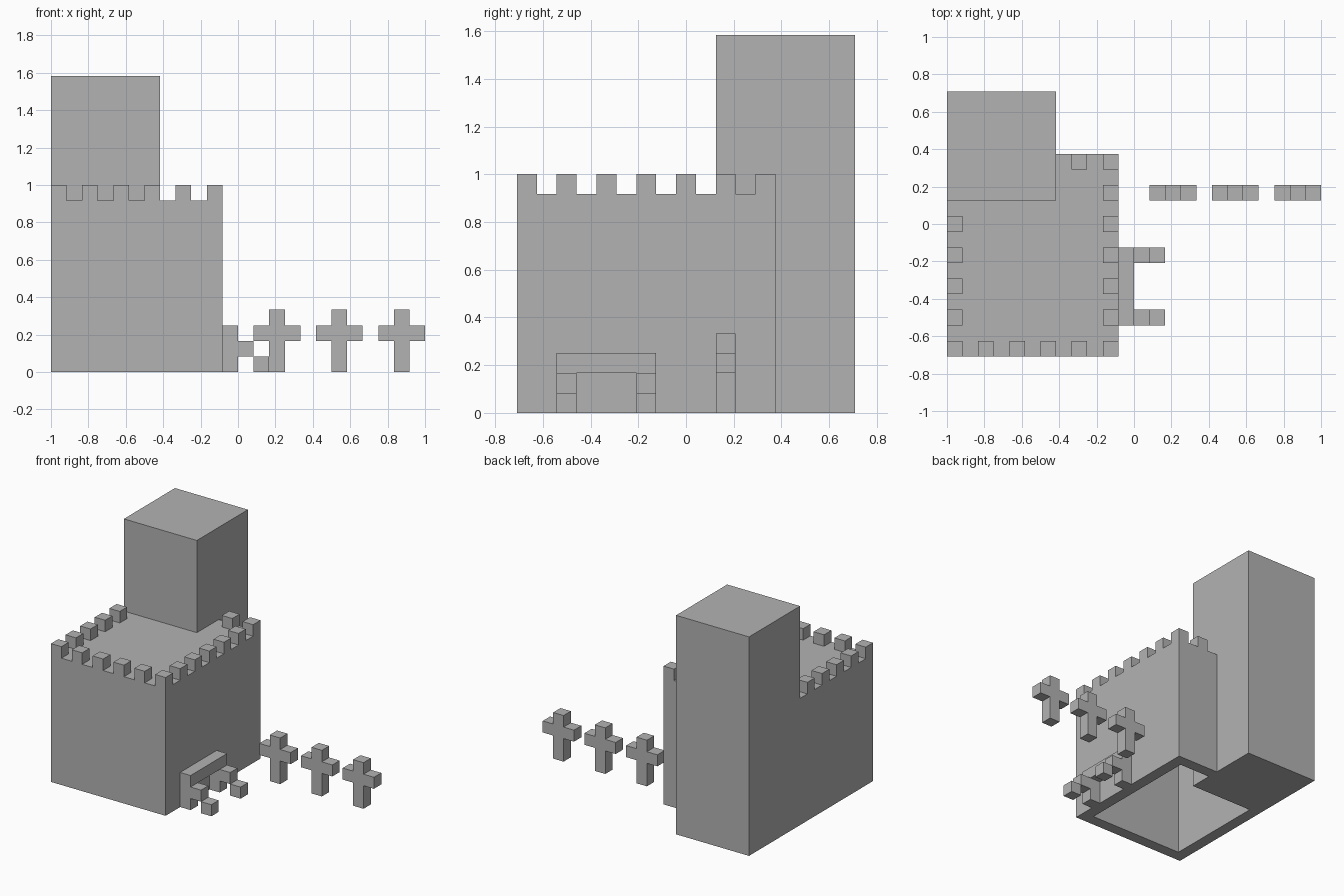
import bpy, bmesh
from mathutils import Vector

U = 1 / 12  # size of one building block

old = bpy.data.objects.get("Cube")
if old:
    bpy.data.objects.remove(old, do_unlink=True)

stone = bpy.data.materials.new("grey stone")
stone.use_nodes = True
GREY = (0.45, 0.45, 0.45, 1)
stone.diffuse_color = GREY
stone.node_tree.nodes["Principled BSDF"].inputs["Base Color"].default_value = GREY


def prism(name, outline, low, high, axis="z"):
    """Extrude a flat outline, given in blocks, along z or y."""
    def place(a, b, c):
        return Vector((a, b, c) if axis == "z" else (a, c, b)) * U
    bm = bmesh.new()
    face = bm.faces.new([bm.verts.new(place(a, b, low)) for a, b in outline])
    grown = bmesh.ops.extrude_face_region(bm, geom=[face])["geom"]
    verts = [v for v in grown if isinstance(v, bmesh.types.BMVert)]
    bmesh.ops.translate(bm, verts=verts, vec=place(0, 0, high - low))
    bmesh.ops.recalc_face_normals(bm, faces=bm.faces)
    mesh = bpy.data.meshes.new(name)
    bm.to_mesh(mesh)
    bm.free()
    mesh.materials.append(stone)
    obj = bpy.data.objects.new(name, mesh)
    bpy.context.collection.objects.link(obj)
    return obj


def box(name, x0, x1, y0, y1, z0, z1):
    return prism(name, [(x0, y0), (x1, y0), (x1, y1), (x0, y1)], z0, z1)


# Keep: L-shaped block, hollowed from below, wrapped around the tower
keep = prism("keep", [(-12, -8.5), (-1, -8.5), (-1, 4.5), (-5, 4.5),
                      (-5, 1.5), (-12, 1.5)], 0, 11)
cutter = box("keep_hollow_cutter", -11, -2, -7.5, 3.5, -1, 10)
cutter.hide_render = True
cutter.hide_viewport = True
cutter.display_type = 'WIRE'
hollow = keep.modifiers.new("hollow", 'BOOLEAN')
hollow.object = cutter
hollow.operation = 'DIFFERENCE'
hollow.solver = 'EXACT'

# Corner tower
box("tower", -12, -5, 1.5, 8.5, 0, 19)

# Battlements: every second block along the open edges of the roof
spots = {(x, -8.5) for x in range(-12, -1, 2)}             # front
spots |= {(-2, -8.5 + 2 * i) for i in range(7)}            # gate side
spots |= {(-12, -8.5 + 2 * i) for i in range(5)}           # far side
spots |= {(-4, 3.5)}                                       # back
for x, y in sorted(spots):
    box("merlon", x, x + 1, y, y + 1, 11, 12)

# Gate frame
prism("gate_frame", [(-6.5, 0), (-5.5, 0), (-5.5, 2), (-2.5, 2), (-2.5, 0),
                     (-1.5, 0), (-1.5, 3), (-6.5, 3)], -1, 0, "z")
gate = bpy.data.objects["gate_frame"]
for v in gate.data.vertices:                               # stand it upright, facing +x
    v.co = (v.co.z, v.co.x, v.co.y)

# Stepped blocks leading down from each side of the gate
for y in (-6.5, -2.5):
    box("gate_upper_step", 0, 1, y, y + 1, 1, 2)
    box("gate_lower_step", 1, 2, y, y + 1, 0, 1)

# Row of crosses
for x in (1, 5, 9):
    half = [(1, 0), (1, 2), (0, 2), (0, 3), (1, 3), (1, 4)]
    outline = half + [(3 - a, b) for a, b in reversed(half)]
    prism("cross", [(x + a, b) for a, b in outline], 1.5, 2.5, "y")
